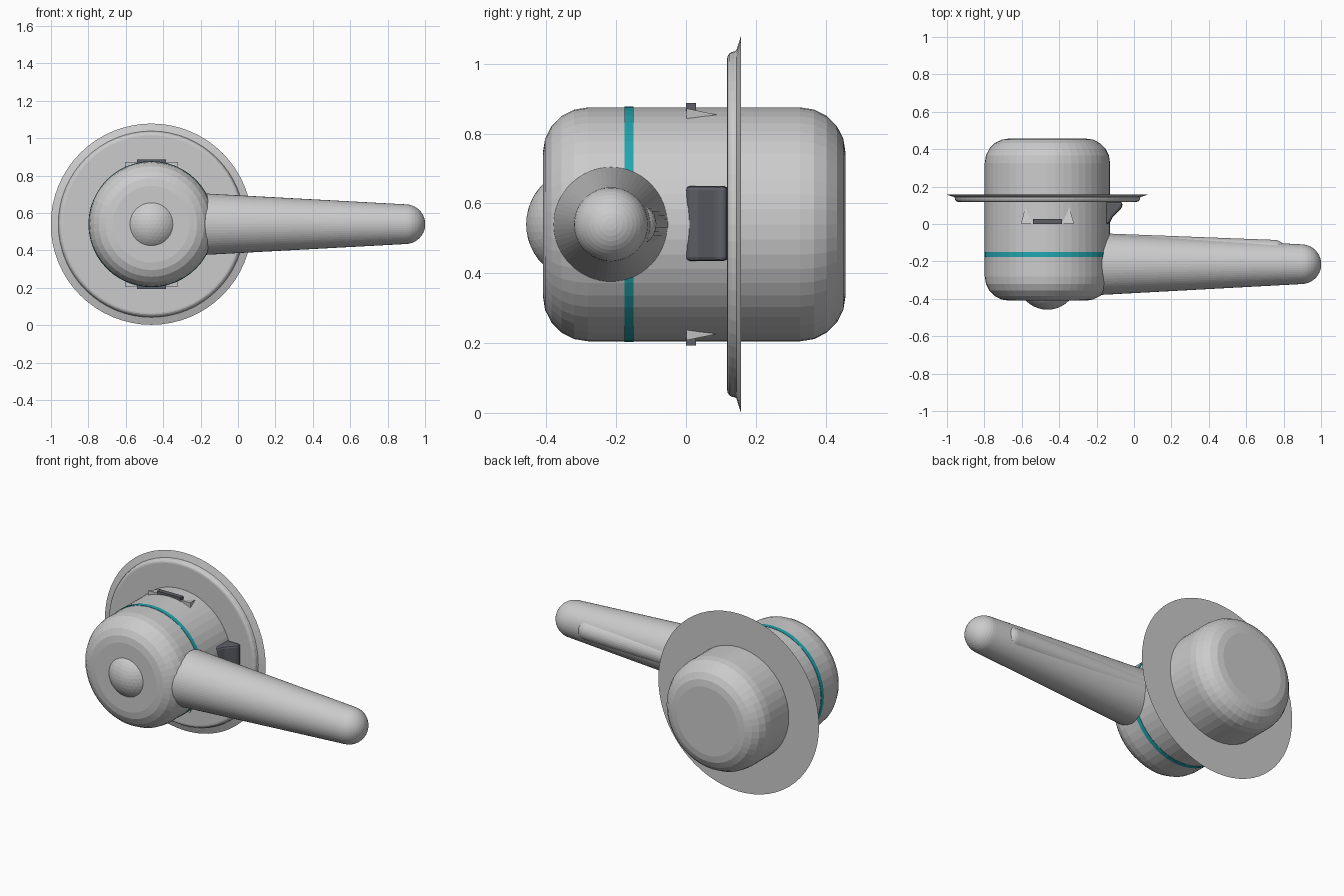
import bpy, bmesh
from math import sin, cos, pi, radians
from mathutils import Matrix, Vector

cube = bpy.data.objects.get("Cube")
if cube:
    bpy.data.objects.remove(cube)

CX, CZ = -0.463, 0.54      # main axis of the knob body
R = 0.335                  # body radius


def material(name, rgb):
    m = bpy.data.materials.new(name)
    m.use_nodes = True
    m.diffuse_color = (*rgb, 1)
    m.node_tree.nodes["Principled BSDF"].inputs["Base Color"].default_value = (*rgb, 1)
    return m


grey = material("light grey", (0.6, 0.6, 0.6))
dark = material("dark grey", (0.11, 0.115, 0.135))
teal = material("teal", (0.016, 0.38, 0.43))


def finish(bm, name, mat):
    bmesh.ops.recalc_face_normals(bm, faces=bm.faces)
    mesh = bpy.data.meshes.new(name)
    bm.to_mesh(mesh)
    bm.free()
    mesh.materials.append(mat)
    obj = bpy.data.objects.new(name, mesh)
    bpy.context.collection.objects.link(obj)
    return obj


def lathe(name, profile, start, direction, mat, sides=48):
    """Spin (distance, radius) points around an axis and cap both ends."""
    bm = bmesh.new()
    rings = []
    for d, r in profile:
        rings.append([bm.verts.new((r * cos(2 * pi * i / sides), r * sin(2 * pi * i / sides), d))
                      for i in range(sides)])
    for a, b in zip(rings, rings[1:]):
        for i in range(sides):
            j = (i + 1) % sides
            bm.faces.new((a[i], a[j], b[j], b[i]))
    bm.faces.new(rings[0])
    bm.faces.new(rings[-1])
    turn = Vector((0, 0, 1)).rotation_difference(Vector(direction)).to_matrix().to_4x4()
    bm.transform(Matrix.Translation(start) @ turn)
    return finish(bm, name, mat)


def arc(d, r, radius, a0, a1, steps):
    return [(d + radius * cos(radians(a0 + (a1 - a0) * i / steps)),
             r + radius * sin(radians(a0 + (a1 - a0) * i / steps))) for i in range(steps + 1)]


def prism(name, points, offset, mat):
    """Extrude a polygon by an offset vector."""
    bm = bmesh.new()
    face = bm.faces.new([bm.verts.new(p) for p in points])
    new = bmesh.ops.extrude_face_region(bm, geom=[face])["geom"]
    bmesh.ops.translate(bm, vec=offset, verts=[v for v in new if isinstance(v, bmesh.types.BMVert)])
    return finish(bm, name, mat)


# Rounded barrel body, through the mounting plate
axis, along_y = (CX, 0, CZ), (0, 1, 0)
B = 0.13
lathe("body", arc(-0.41 + B, R - B, B, 180, 90, 5) + arc(0.457 - B, R - B, B, 90, 0, 5),
      axis, along_y, grey)

# Coloured ring around the body
lathe("accent_ring", [(-0.176, R + 0.002), (-0.15, R + 0.002)], axis, along_y, teal)

# Mounting plate with rounded front edge and flared rim
lathe("mounting_plate", arc(0.138, 0.475, 0.02, 180, 90, 4) + [(0.144, 0.498), (0.157, 0.538)],
      axis, along_y, grey, 64)

# Domed button on the front face
bm = bmesh.new()
bmesh.ops.create_icosphere(bm, subdivisions=4, radius=0.162,
                           matrix=Matrix.Translation((CX, -0.296, CZ)))
finish(bm, "front_button", grey)

# Tapered lever with a round tip
lathe("lever", [(-0.25, 0.168)] + arc(0.895, 0, 0.106, 87, 1, 10),
      (0, -0.215, CZ), (1, 0, 0), grey, 64)

# Raised grip rib on the back of the lever
rib_start, rib_end = Vector((-0.17, -0.114, CZ)), Vector((0.75, -0.147, CZ))
span = rib_end - rib_start
lathe("lever_rib", [(0, 0.064)] + arc(span.length, 0, 0.062, 90, 2, 8),
      rib_start, span.normalized(), grey, 32)

# Wedge-shaped side catch
catch = prism("side_catch", [(-0.16, 0.0, 0.435), (-0.133, 0.0, 0.435), (-0.115, 0.035, 0.435),
                             (-0.062, 0.09, 0.435), (-0.062, 0.118, 0.435), (-0.16, 0.12, 0.435)],
              (0, 0, 0.215), dark)
bevel = catch.modifiers.new("soft_edges", "BEVEL")
bevel.width = 0.012
bevel.segments = 2

# Latch plates and guide wedges above and below the body
for word, s in (("upper", 1), ("lower", -1)):
    prism(word + "_latch", [(CX - 0.078, 0, CZ + s * 0.32), (CX + 0.078, 0, CZ + s * 0.32),
                            (CX + 0.078, 0, CZ + s * 0.347), (CX - 0.078, 0, CZ + s * 0.347)],
          (0, 0.028, 0), dark)
    for side, k in (("left", 1), ("right", -1)):
        bm = bmesh.new()
        base = [bm.verts.new((CX + k * x, 0.002, CZ + s * z))
                for x, z in ((0.078, 0.3), (0.142, 0.3), (0.142, 0.332), (0.078, 0.332))]
        tip = bm.verts.new((CX + k * 0.118, 0.088, CZ + s * 0.314))
        bm.faces.new(base)
        for i in range(4):
            bm.faces.new((base[i], base[(i + 1) % 4], tip))
        finish(bm, word + "_guide_" + side, grey)
